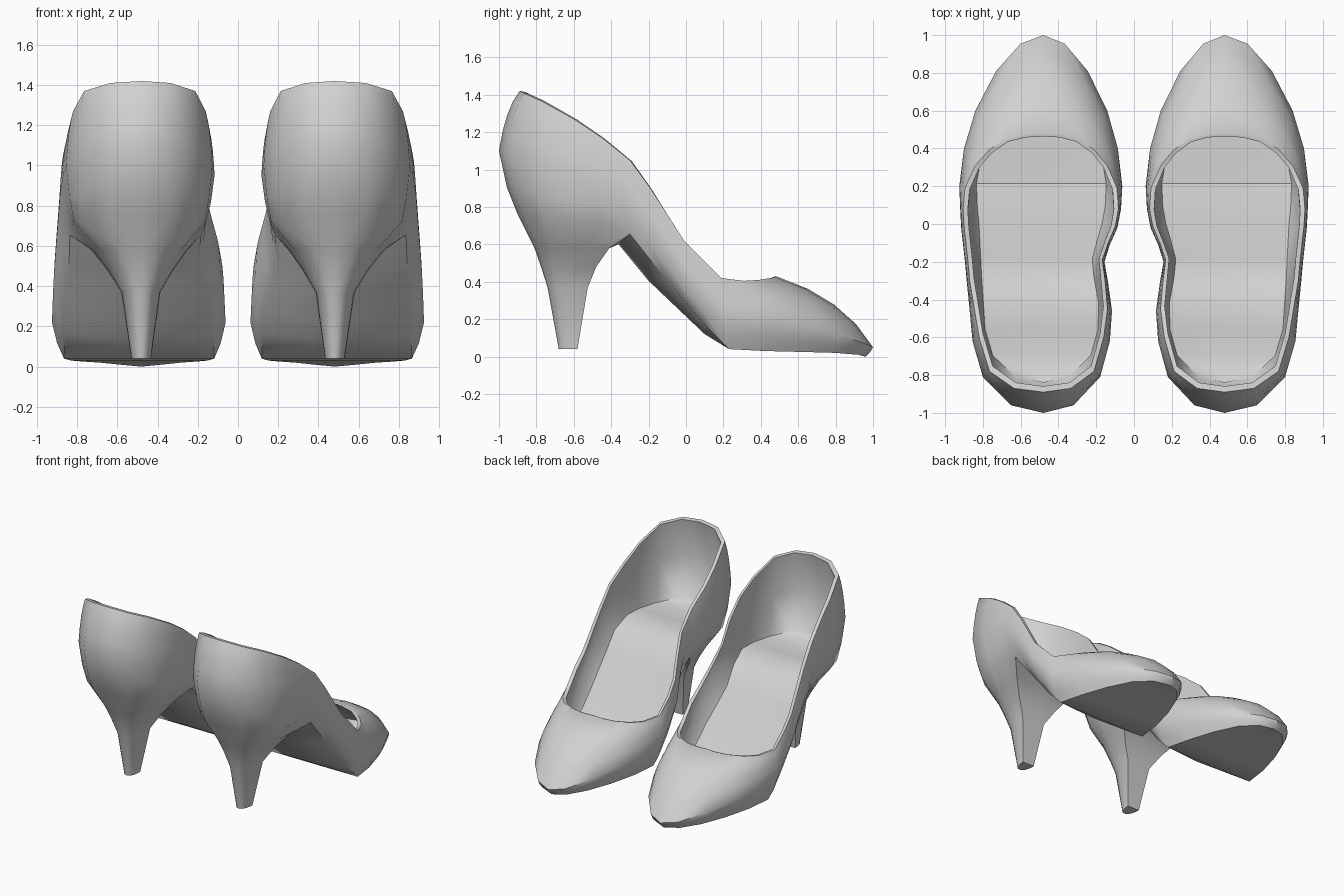
import bpy
import bmesh
import math

old = bpy.data.objects.get("Cube")
if old:
    bpy.data.objects.remove(old, do_unlink=True)

# One plain grey for everything
grey = bpy.data.materials.new("light_grey")
grey.use_nodes = True
tone = (0.64, 0.64, 0.64, 1)
grey.diffuse_color = tone
grey.node_tree.nodes["Principled BSDF"].inputs["Base Color"].default_value = tone

# Contours from toe to back of the heel: (half width, y, z)
SOLE = [(0, .96, 0), (.11, .92, .01), (.21, .8, .02), (.29, .62, .025),
        (.35, .42, .03), (.385, .23, .04), (.38, .1, .17), (.37, 0, .29),
        (.365, -.1, .41), (.36, -.2, .53), (.355, -.3, .655), (.345, -.45, .72),
        (.335, -.6, .72), (.29, -.75, .72), (.16, -.87, .75), (0, -.9, .76)]
GIRTH = [(0, 1, .05), (.12, .955, .07), (.25, .81, .12), (.36, .6, .17),
         (.42, .4, .2), (.445, .2, .22), (.44, .08, .36), (.435, -.02, .46),
         (.425, -.11, .6), (.415, -.2, .72), (.405, -.31, .86), (.39, -.46, .95),
         (.375, -.62, 1), (.32, -.81, 1.04), (.17, -.96, 1.08), (0, -1, 1.1)]
RIM = [(0, .48, .43), (.1, .475, .425), (.2, .45, .42), (.29, .39, .41),
       (.36, .31, .405), (.415, .19, .42), (.425, .08, .53), (.42, -.01, .62),
       (.41, -.1, .76), (.4, -.19, .9), (.39, -.3, 1.05), (.365, -.45, 1.17),
       (.34, -.6, 1.27), (.285, -.78, 1.37), (.155, -.87, 1.41), (0, -.89, 1.42)]

# Heel rings from top to tip: (half width, front y, back y, z)
HEEL = [(.25, -.41, -.81, .58), (.17, -.48, -.775, .48),
        (.1, -.525, -.74, .37), (.05, -.58, -.68, .04)]
LAST = len(SOLE) - 1
BREAST = 10          # column where the heel starts
BREAST_TOP = (0, -.36, .6)


def bulge(a, b, corner, mix, steps):
    """Points on a curve from a to b, pulled towards a corner."""
    ctrl = [(p + q) / 2 * (1 - mix) + c * mix for p, q, c in zip(a, b, corner)]
    pts = []
    for i in range(steps + 1):
        t = i / steps
        pts.append(tuple(p * (1 - t) ** 2 + 2 * c * t * (1 - t) + q * t * t
                         for p, c, q in zip(a, ctrl, b)))
    return pts


def inset(p, scale, y_scale, dz):
    return (p[0] * scale, p[1] * y_scale, p[2] + dz)


def upper_column(k):
    """Side wall, rim, lining and insole at one column."""
    s, g, r = SOLE[k], GIRTH[k], RIM[k]
    low = bulge(s, g, (g[0], g[1], s[2]), .3, 2)
    high = bulge(g, r, (g[0], g[1], r[2]), .4, 4)
    edge = inset(s, .92, .93, .06)
    inner = [inset(r, .94, .965, -.005), inset(g, .9, .93, .03), edge,
             (0, edge[1], edge[2] - .015)]
    return low + high[1:] + inner


def sole_column(k):
    w, y, z = SOLE[k]
    if k == BREAST:
        return [(w, y, z), BREAST_TOP]
    drop = .025 * (k - 4) if k > 5 else 0
    return [(w, y, z), (0, y, z - drop)]


def heel_column(k):
    a = math.radians(90) * (k - BREAST) / (LAST - BREAST)
    col = [SOLE[k]]
    for w, front, back, z in HEEL:
        col.append((w * max(math.cos(a), 0) ** .8 if k < LAST else 0,
                    front + (back - front) * math.sin(a), z))
    col.append((0, HEEL[-1][1], HEEL[-1][3]))
    return col


def breast_columns():
    centre = [BREAST_TOP] + [(0, front, z) for w, front, back, z in HEEL]
    return [heel_column(BREAST)[:-1], centre]


def make_shoe(name, foot):
    """foot is +1 for the left shoe, -1 for the right."""
    bm = bmesh.new()

    def place(p, side):
        w, y, z = p
        if side < 0:  # the inner side is narrower, with a waist at the arch
            w *= .94 - .16 * math.exp(-((y + .2) / .15) ** 2)
        return (foot * (.48 + side * w), y, z)

    def skin(columns, side):
        grid = [[bm.verts.new(place(p, side)) for p in col] for col in columns]
        for a, b in zip(grid, grid[1:]):
            for i in range(len(a) - 1):
                bm.faces.new((a[i], b[i], b[i + 1], a[i + 1]))

    for side in (1, -1):
        skin([upper_column(k) for k in range(LAST + 1)], side)
        skin([sole_column(k) for k in range(BREAST + 1)], side)
        skin([heel_column(k) for k in range(BREAST, LAST + 1)], side)
        skin(breast_columns(), side)

    # Weld the panels into one closed skin
    bmesh.ops.remove_doubles(bm, verts=bm.verts, dist=.0005)
    bmesh.ops.dissolve_degenerate(bm, edges=bm.edges, dist=.0001)
    bmesh.ops.recalc_face_normals(bm, faces=bm.faces)
    mesh = bpy.data.meshes.new(name)
    bm.to_mesh(mesh)
    bm.free()
    mesh.materials.append(grey)
    shoe = bpy.data.objects.new(name, mesh)
    bpy.context.collection.objects.link(shoe)
    bpy.ops.object.select_all(action="DESELECT")
    shoe.select_set(True)
    bpy.context.view_layer.objects.active = shoe
    bpy.ops.object.shade_smooth_by_angle(angle=math.radians(42))


make_shoe("left_shoe", 1)
make_shoe("right_shoe", -1)
